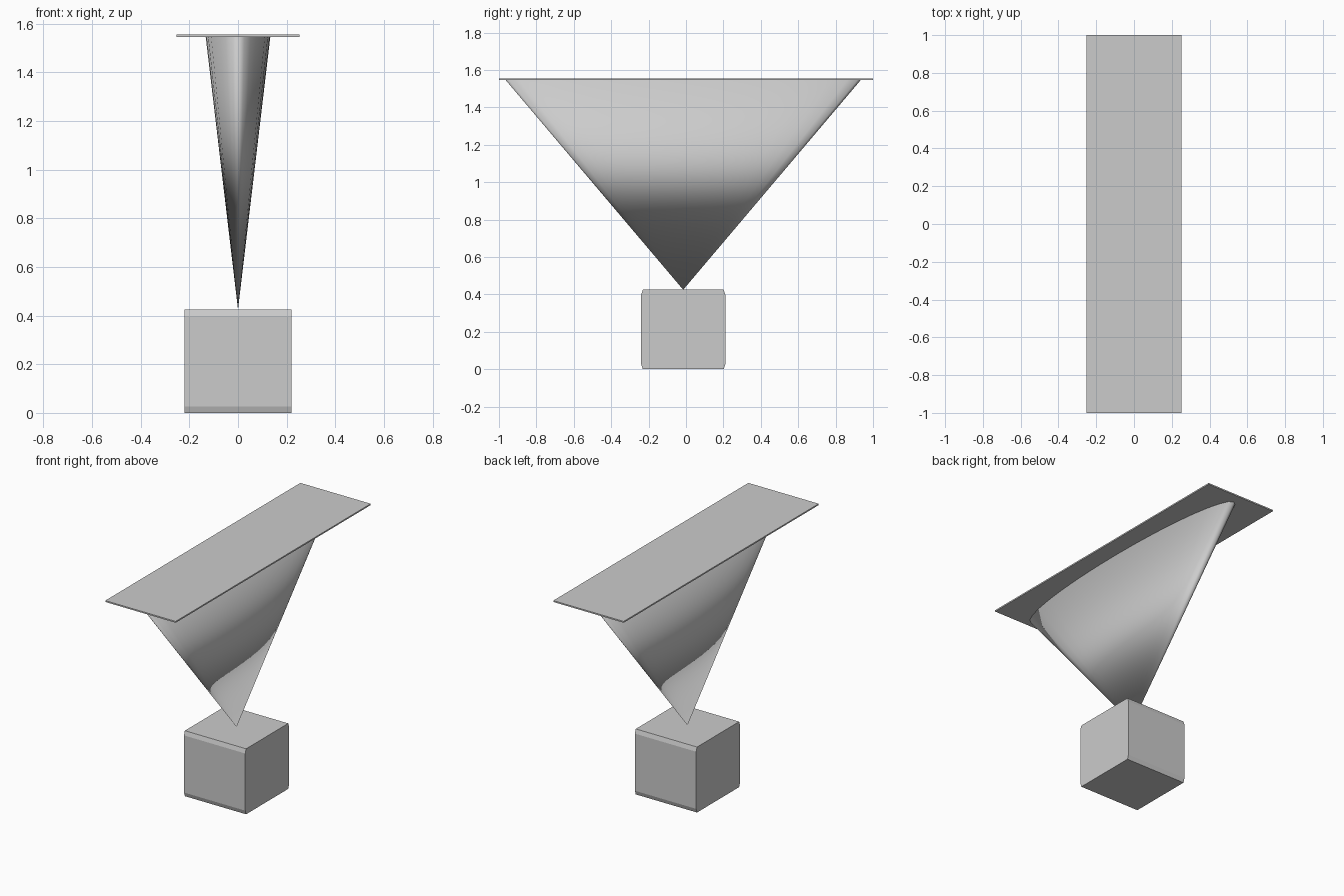
import bpy, bmesh
from mathutils import Matrix

if "Cube" in bpy.data.objects:
    bpy.data.objects.remove(bpy.data.objects["Cube"])


def make_object(name, bm, smooth=False):
    bmesh.ops.recalc_face_normals(bm, faces=bm.faces)
    for f in bm.faces:
        f.smooth = smooth
    mesh = bpy.data.meshes.new(name)
    bm.to_mesh(mesh)
    bm.free()
    obj = bpy.data.objects.new(name, mesh)
    bpy.context.collection.objects.link(obj)
    return obj


# Base block: side profile with shallow chamfers front and back, extruded along x
half_x, y0, y1, h = 0.22, -0.24, 0.21, 0.425
cy, cz = 0.009, 0.027
profile = [(y0 + cy, 0), (y1 - cy, 0), (y1, cz), (y1, h - cz),
           (y1 - cy, h), (y0 + cy, h), (y0, h - cz), (y0, cz)]
bm = bmesh.new()
face = bm.faces.new([bm.verts.new((-half_x, y, z)) for y, z in profile])
ext = bmesh.ops.extrude_face_region(bm, geom=[face])
bmesh.ops.translate(bm, vec=(2 * half_x, 0, 0),
                    verts=[g for g in ext["geom"] if isinstance(g, bmesh.types.BMVert)])
make_object("base_block", bm)

# Flattened cone standing on its tip, shaded smooth all over
z_tip, z_top = 0.425, 1.547
bm = bmesh.new()
bmesh.ops.create_cone(bm, cap_ends=True, segments=32, radius1=0, radius2=1,
                      depth=z_top - z_tip)
bmesh.ops.remove_doubles(bm, verts=bm.verts, dist=1e-4)
bmesh.ops.transform(bm, verts=bm.verts,
                    matrix=Matrix.Translation((0, -0.015, (z_tip + z_top) / 2))
                    @ Matrix.Diagonal((0.133, 0.95, 1, 1)))
make_object("cone_stem", bm, smooth=True)

# Thin table top
bm = bmesh.new()
bmesh.ops.create_cube(bm, size=1, matrix=Matrix.Translation((0, 0, 1.55))
                      @ Matrix.Diagonal((0.505, 2.0, 0.009, 1)))
make_object("top_plate", bm)
